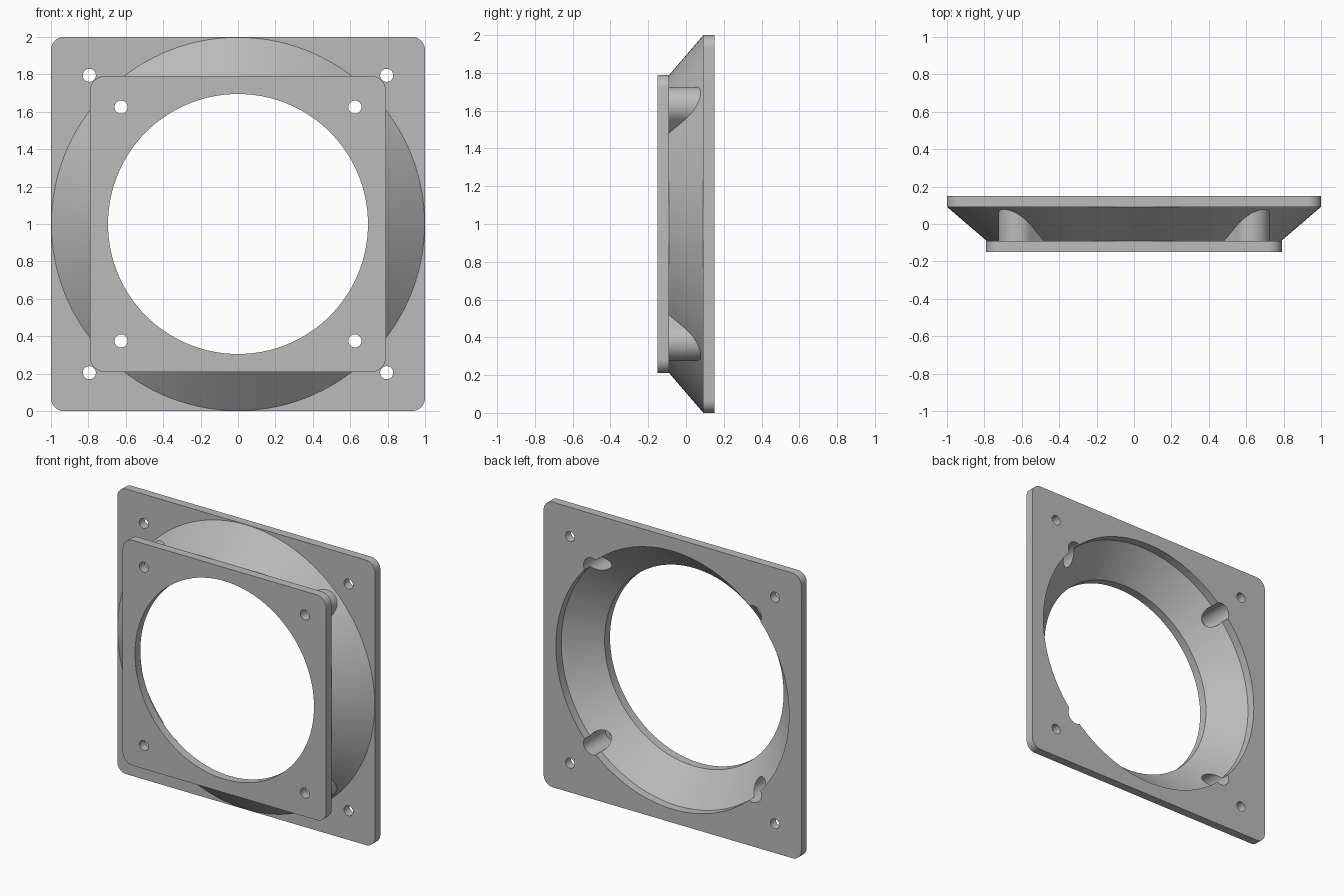
import bpy, bmesh, math

if "Cube" in bpy.data.objects:
    bpy.data.objects.remove(bpy.data.objects["Cube"], do_unlink=True)

FRONT, FRONT_IN, BACK_IN, BACK = -0.15, -0.09, 0.09, 0.15
CORNERS = [(sx, sz) for sx in (-1, 1) for sz in (-1, 1)]

grey = bpy.data.materials.new("plain grey")
grey.use_nodes = True
colour = (0.5, 0.5, 0.5, 1)
grey.diffuse_color = colour
grey.node_tree.nodes["Principled BSDF"].inputs["Base Color"].default_value = colour


def finish(bm, name):
    bmesh.ops.recalc_face_normals(bm, faces=bm.faces)
    mesh = bpy.data.meshes.new(name)
    bm.to_mesh(mesh)
    bm.free()
    mesh.materials.append(grey)
    obj = bpy.data.objects.new(name, mesh)
    obj.location.z = 1
    bpy.context.collection.objects.link(obj)
    return obj


def prism(name, outline, y0, y1):
    """Extrude an (x, z) outline from y0 to y1."""
    bm = bmesh.new()
    face = bm.faces.new([bm.verts.new((x, y0, z)) for x, z in outline])
    ring = bmesh.ops.extrude_face_region(bm, geom=[face])["geom"]
    for v in ring:
        if isinstance(v, bmesh.types.BMVert):
            v.co.y = y1
    return finish(bm, name)


def lathe(name, profile, sides=120):
    """Turn a (y, radius) profile around the y axis and cap the ends."""
    bm = bmesh.new()
    rings = []
    for y, r in profile:
        angles = [math.tau * i / sides for i in range(sides)]
        rings.append([bm.verts.new((r * math.cos(a), y, r * math.sin(a))) for a in angles])
    for a, b in zip(rings, rings[1:]):
        for i in range(sides):
            j = (i + 1) % sides
            bm.faces.new((a[i], a[j], b[j], b[i]))
    bm.faces.new(rings[0])
    bm.faces.new(rings[-1])
    return finish(bm, name)


def arc(cx, cz, r, start, sweep, steps):
    angles = [start + sweep * i / steps for i in range(steps + 1)]
    return [(cx + r * math.cos(a), cz + r * math.sin(a)) for a in angles]


def rounded_square(half, r):
    c = half - r
    points = []
    for k, (sx, sz) in enumerate([(1, 1), (-1, 1), (-1, -1), (1, -1)]):
        points += arc(sx * c, sz * c, r, k * math.pi / 2, math.pi / 2, 10)
    return points


def circle(cx, cz, r):
    return arc(cx, cz, r, 0, math.tau, 32)[:-1]


def slot(cx, cz, r, inner):
    """Slot that runs from the given centre towards the main axis."""
    a = math.atan2(cz, cx)
    return (arc(cx, cz, r, a - math.pi / 2, math.pi, 24)
            + arc(cx * inner, cz * inner, r, a + math.pi / 2, math.pi, 24))


def combine(body, tool, operation):
    mod = body.modifiers.new(operation.lower(), "BOOLEAN")
    mod.operation, mod.solver, mod.object = operation, "EXACT", tool
    bpy.context.view_layer.objects.active = body
    bpy.ops.object.modifier_apply(modifier=mod.name)
    bpy.data.objects.remove(tool, do_unlink=True)


# Large back plate, small front plate and the funnel between them
adapter = prism("fan_adapter", rounded_square(1, 0.07), BACK_IN, BACK)
front_plate = prism("front_plate", rounded_square(0.79, 0.075), FRONT, FRONT_IN)
funnel = lathe("funnel", [(-0.12, 0.72), (FRONT_IN, 0.788), (BACK_IN, 0.998), (0.12, 0.95)])
combine(adapter, funnel, "UNION")
combine(adapter, front_plate, "UNION")

# Bosses behind the front screw holes
for sx, sz in CORNERS:
    boss = prism("boss", slot(sx * 0.625, sz * 0.625, 0.1, 0.8), -0.11, 0.11)
    combine(adapter, boss, "UNION")

# Air passage
bore = lathe("bore", [(-0.3, 0.695), (FRONT_IN, 0.695), (BACK_IN, 0.905), (0.3, 0.905)])
combine(adapter, bore, "DIFFERENCE")

# Screw head pockets and screw holes
for sx, sz in CORNERS:
    for name, c, r, y0 in (("pocket", 0.625, 0.065, FRONT_IN),
                           ("front_hole", 0.625, 0.035, -0.3),
                           ("back_hole", 0.795, 0.035, 0.0)):
        cutter = prism(name, circle(sx * c, sz * c, r), y0, 0.3)
        combine(adapter, cutter, "DIFFERENCE")

# Smooth the curves, keep the edges sharp
bpy.ops.object.select_all(action="DESELECT")
adapter.select_set(True)
bpy.context.view_layer.objects.active = adapter
bpy.ops.object.shade_smooth_by_angle(angle=math.radians(25))
